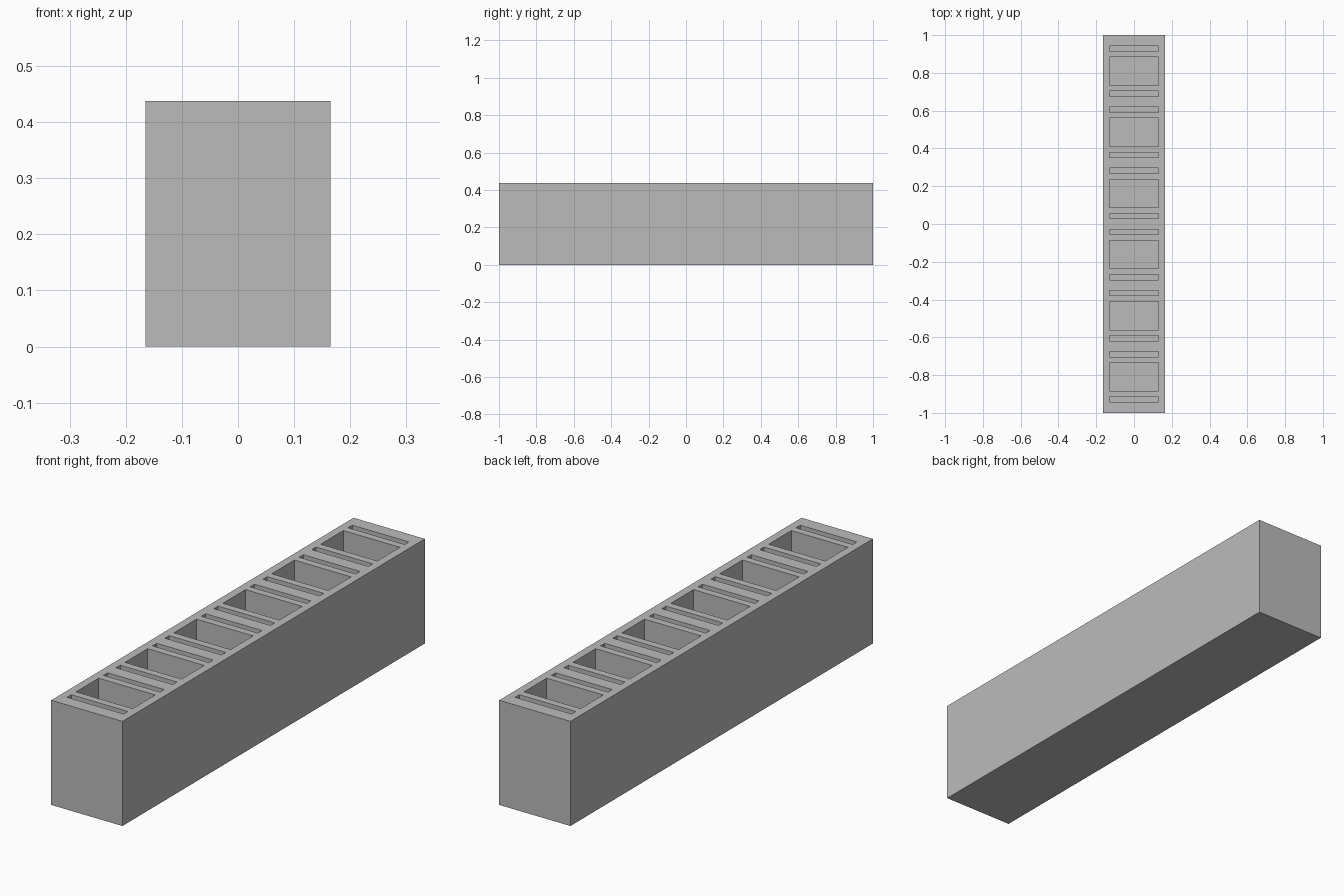
import bpy
import bmesh
from mathutils import Matrix, Vector

cube = bpy.data.objects.get("Cube")
if cube:
    bpy.data.objects.remove(cube, do_unlink=True)

WIDTH, LENGTH, HEIGHT = 0.33, 2.0, 0.438
HOLE_WIDTH, FLOOR = 0.262, 0.04
CELLS, PITCH = 6, 0.3236
POCKET, SLOT, SLOT_OFFSET = 0.15, 0.028, 0.12


def add_box(bm, center, size):
    bmesh.ops.create_cube(
        bm, size=1, matrix=Matrix.Translation(center) @ Matrix.Diagonal((*size, 1)))


def make_object(name, bm):
    mesh = bpy.data.meshes.new(name)
    bm.to_mesh(mesh)
    bm.free()
    obj = bpy.data.objects.new(name, mesh)
    bpy.context.collection.objects.link(obj)
    return obj


# Solid block
bm = bmesh.new()
add_box(bm, Vector((0, 0, HEIGHT / 2)), (WIDTH, LENGTH, HEIGHT))
block = make_object("hollow_block", bm)

grey = bpy.data.materials.new("plain grey")
grey.use_nodes = True
color = (0.5, 0.5, 0.5, 1)
grey.diffuse_color = color
grey.node_tree.nodes["Principled BSDF"].inputs["Base Color"].default_value = color
block.data.materials.append(grey)

# Each cell has a wide pocket with a thin slot on either side
bm = bmesh.new()
for i in range(CELLS):
    y = (i - (CELLS - 1) / 2) * PITCH
    for offset, depth in ((-SLOT_OFFSET, SLOT), (0, POCKET), (SLOT_OFFSET, SLOT)):
        add_box(bm, Vector((0, y + offset, FLOOR + HEIGHT / 2)),
                (HOLE_WIDTH, depth, HEIGHT))
cutter = make_object("hole_cutter", bm)
cutter.hide_render = True

# Cut the holes, then discard the cutter
cut = block.modifiers.new("holes", "BOOLEAN")
cut.operation = "DIFFERENCE"
cut.solver = "EXACT"
cut.object = cutter
bpy.context.view_layer.objects.active = block
block.select_set(True)
bpy.ops.object.modifier_apply(modifier=cut.name)
bpy.data.objects.remove(cutter, do_unlink=True)
